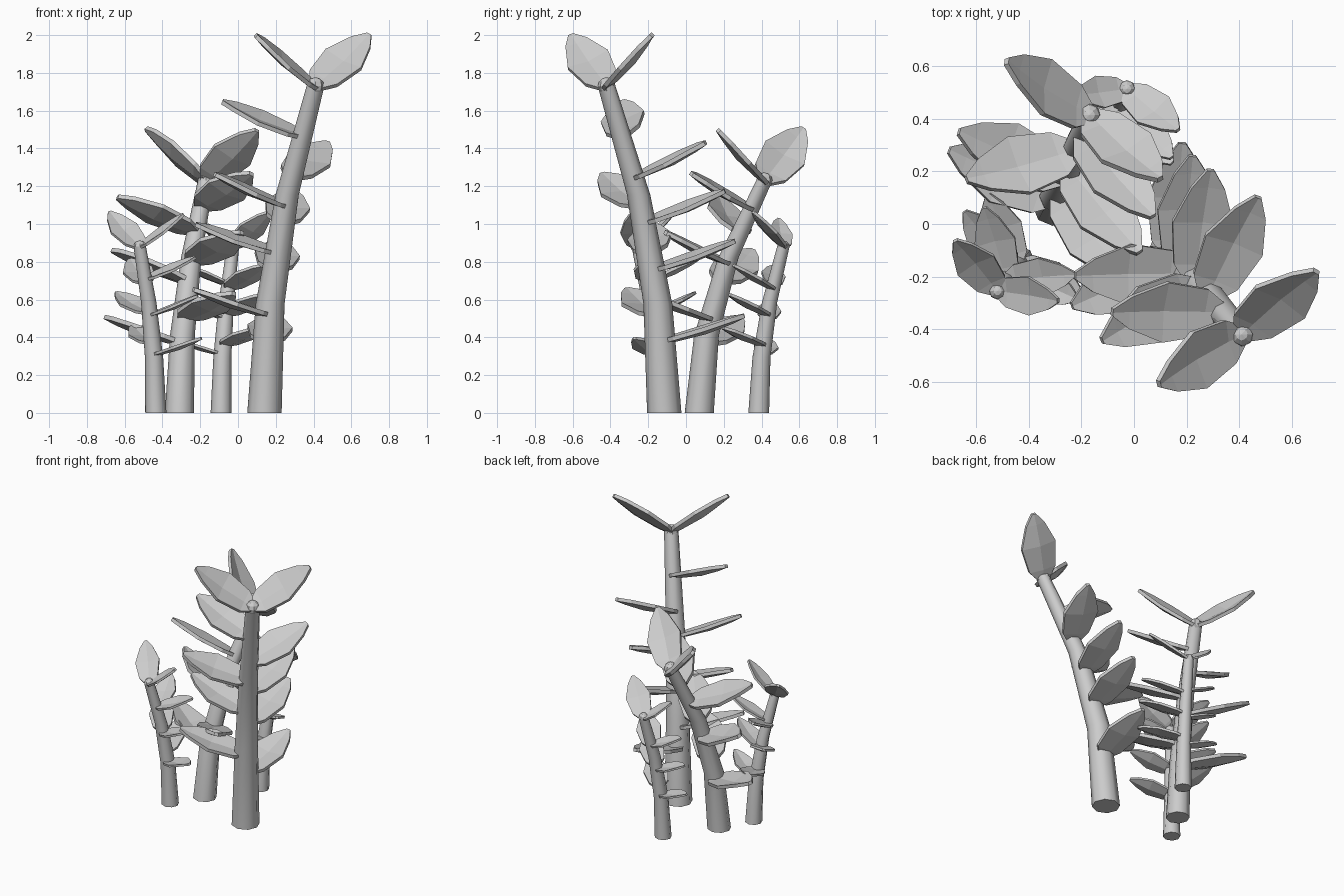
import bpy, bmesh, math
from mathutils import Vector

if "Cube" in bpy.data.objects:
    bpy.data.objects.remove(bpy.data.objects["Cube"])

grey = bpy.data.materials.new("plain grey")
grey.diffuse_color = (0.6, 0.6, 0.6, 1)
grey.use_nodes = True
grey.node_tree.nodes["Principled BSDF"].inputs["Base Color"].default_value = grey.diffuse_color


def finish(name, bm):
    bmesh.ops.recalc_face_normals(bm, faces=bm.faces[:])
    me = bpy.data.meshes.new(name)
    bm.to_mesh(me)
    bm.free()
    me.materials.append(grey)
    ob = bpy.data.objects.new(name, me)
    bpy.context.collection.objects.link(ob)
    return ob


# The stalk leans more and more towards its top
def centre(base, top, z):
    t = z / top[2]
    return Vector((base[0] + (top[0] - base[0]) * t * t,
                   base[1] + (top[1] - base[1]) * t * t, z))


# Tapered eight-sided stalk with a rounded knob on top
def stalk(name, base, top, r0, r1):
    bm = bmesh.new()
    rings = []
    for i in range(4):
        c = centre(base, top, top[2] * i / 3)
        r = r0 + (r1 - r0) * i / 3
        rings.append([bm.verts.new(c + Vector((r * math.cos(a), r * math.sin(a), 0)))
                      for a in [math.tau * k / 8 for k in range(8)]])
    for a, b in zip(rings, rings[1:]):
        for k in range(8):
            bm.faces.new((a[k], a[(k + 1) % 8], b[(k + 1) % 8], b[k]))
    bm.faces.new(rings[0])
    bm.faces.new(rings[-1])
    ob = finish(name, bm)
    ob.data.shade_smooth()
    ob.data.set_sharp_from_angle(angle=math.radians(50))
    bm = bmesh.new()
    bmesh.ops.create_uvsphere(bm, u_segments=8, v_segments=6, radius=r1)
    bmesh.ops.translate(bm, verts=bm.verts[:], vec=Vector(top))
    finish(name + "_knob", bm)


# Thick pointed leaf, slightly cupped: (position, half width, edge lift, sag) per length
PROFILE = [(0.0, 0.09, 0.0, 0.0), (0.15, 0.2, 0.03, -0.03),
           (0.52, 0.26, 0.05, -0.05), (0.84, 0.14, 0.03, -0.025),
           (1.0, 0.03, 0.0, 0.0)]


def leaf(name, root, lean, azimuth, pitch, length):
    a, e = math.radians(azimuth), math.radians(pitch)
    d = Vector((math.cos(a) * math.cos(e), math.sin(a) * math.cos(e), math.sin(e)))
    side = d.cross(lean).normalized()
    up = side.cross(d)
    bm = bmesh.new()
    layers = []
    for h in (0.025, -0.025):
        rows = []
        for u, w, lift, sag in PROFILE:
            rows.append([bm.verts.new(root + length * (
                d * u + side * s * w + up * (sag + lift * abs(s) + h)))
                for s in (-1, 0, 1)])
        for p, q in zip(rows, rows[1:]):
            for k in range(2):
                bm.faces.new((p[k], p[k + 1], q[k + 1], q[k]))
        layers.append(rows)

    def rim(rows):
        return ([r[0] for r in rows] + [rows[-1][1]]
                + [r[2] for r in reversed(rows)] + [rows[0][1]])
    p, q = rim(layers[0]), rim(layers[1])
    for i in range(len(p)):
        j = (i + 1) % len(p)
        bm.faces.new((p[i], p[j], q[j], q[i]))
    finish(name, bm)


# One row of leaves up the stalk, rolled with its lean, the last one steeper at the tip
def leaf_row(name, base, top, length, heights, azimuths):
    n = len(heights)
    for i, az in enumerate(azimuths):
        if i < n:
            z, pitch = heights[i], 17 + 6 * i / (n - 1)
        else:
            z, pitch = top[2], 36
        t = z / top[2]
        lean = Vector((2 * t * (top[0] - base[0]) / top[2],
                       2 * t * (top[1] - base[1]) / top[2], 1))
        leaf(f"{name}_{i + 1}", centre(base, top, z), lean, az, pitch, length)


tall = (0.14, -0.115), (0.41, -0.42, 1.73)
stalk("tall_stalk", *tall, 0.091, 0.047)
leaf_row("tall_leaf_left", *tall, 0.455, (0.52, 0.85, 1.1, 1.47), (203, 181, 209, 180, 211))
leaf_row("tall_leaf_right", *tall, 0.46, (0.38, 0.76, 1.01, 1.25), (86, 86, 82, 63, 40))

middle = (-0.31, 0.07), (-0.17, 0.415, 1.23)
stalk("middle_stalk", *middle, 0.077, 0.043)
leaf_row("middle_leaf_left", *middle, 0.465, (0.37, 0.7, 0.96), (156, 157, 195, 147))
leaf_row("middle_leaf_right", *middle, 0.45, (0.5, 0.8, 1.09), (308, 310, 311, 318))

left = (-0.435, -0.14), (-0.52, -0.255, 0.88)
stalk("left_stalk", *left, 0.056, 0.033)
leaf_row("left_leaf_inner", *left, 0.29, (0.31, 0.52, 0.71), (335, 337, 365, 351))
leaf_row("left_leaf_outer", *left, 0.31, (0.37, 0.53, 0.69), (111, 128, 107, 130))

back = (-0.09, 0.385), (-0.027, 0.515, 0.88)
stalk("back_stalk", *back, 0.055, 0.033)
leaf_row("back_leaf_right", *back, 0.31, (0.36, 0.52, 0.66), (315, 317, 314, 321))
leaf_row("back_leaf_left", *back, 0.25, (0.31, 0.5, 0.68), (169, 174, 180, 187))
